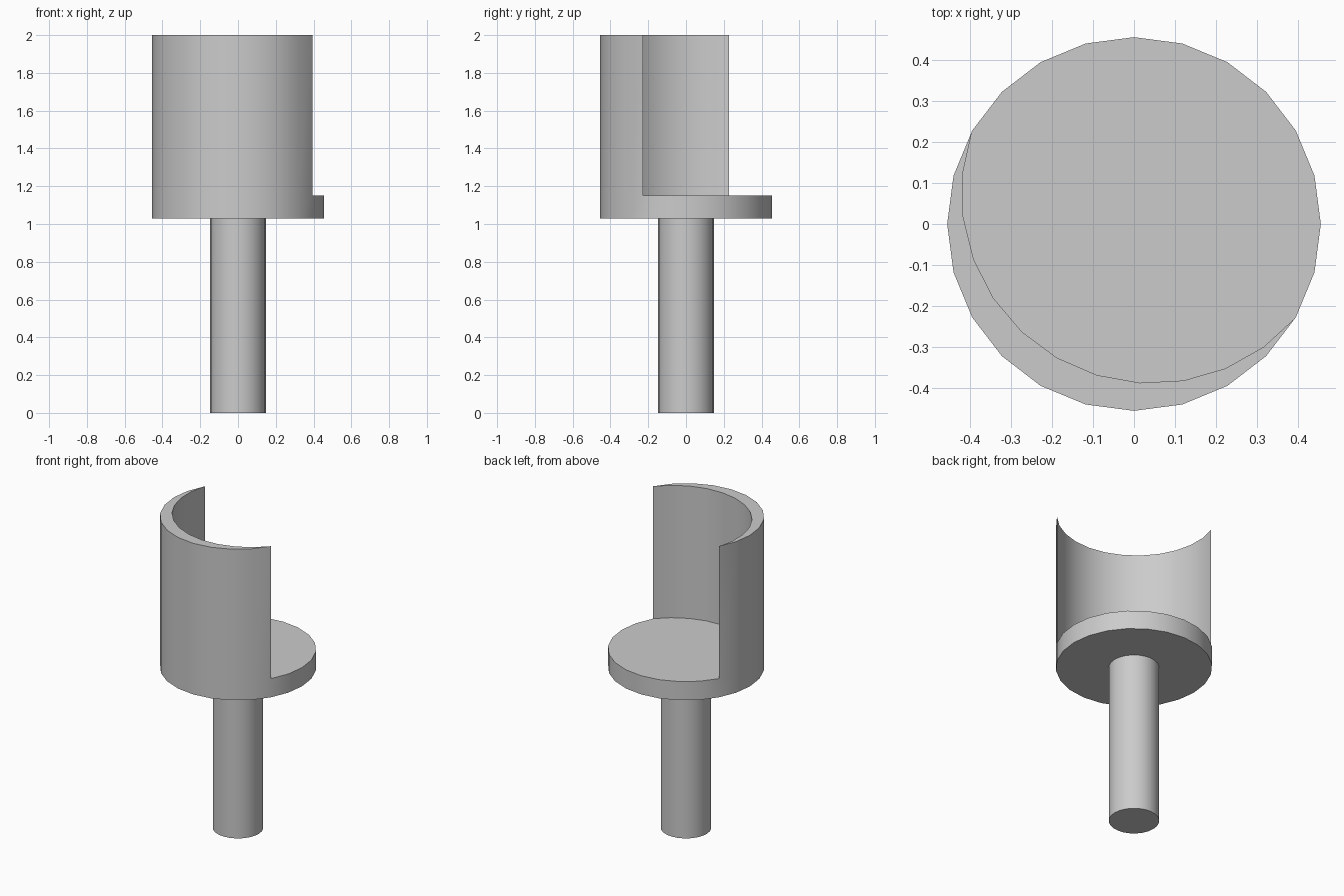
import bpy, bmesh
from math import sin, cos, radians, hypot, atan2
from mathutils import Matrix

if "Cube" in bpy.data.objects:
    bpy.data.objects.remove(bpy.data.objects["Cube"])

R, N = 0.455, 24                    # tray radius and sides
Z0, Z1, Z2 = 1.03, 1.15, 2.0        # tray underside, tray top, shield top
DEPTH = 0.376                       # how far the shield's inner arc bulges out
STEM_R = 0.147


def finish(bm, name):
    bmesh.ops.recalc_face_normals(bm, faces=bm.faces)
    me = bpy.data.meshes.new(name)
    bm.to_mesh(me)
    bm.free()
    ob = bpy.data.objects.new(name, me)
    bpy.context.collection.objects.link(ob)
    bpy.ops.object.select_all(action='DESELECT')
    ob.select_set(True)
    bpy.context.view_layer.objects.active = ob
    bpy.ops.object.shade_smooth_by_angle(angle=radians(30))


# stem: plain round post
bm = bmesh.new()
bmesh.ops.create_cone(bm, cap_ends=True, segments=N, radius1=STEM_R, radius2=STEM_R,
                      depth=Z0, matrix=Matrix.Translation((0, 0, Z0 / 2)))
finish(bm, "stem")

# tray with half-round shield: one closed shell
bm = bmesh.new()
half = N // 2
circle = [(R * cos(radians(150 + 15 * i)), R * sin(radians(150 + 15 * i))) for i in range(N)]

# inner arc meets the outer circle at both ends, giving a crescent section
arc_r = (R * R + DEPTH * DEPTH) / (2 * DEPTH)
offset = arc_r - DEPTH
span = atan2(R, offset)
arc = []
for i in range(1, half):
    a = span * (2 * i / half - 1)
    u, v = arc_r * sin(a), arc_r * cos(a) - offset
    c, s = cos(radians(330)), sin(radians(330))
    arc.append((u * c + v * s, u * s - v * c))


def ring(points, z):
    return [bm.verts.new((x, y, z)) for x, y in points]


def bridge(a, b):
    for i in range(len(a) - 1):
        bm.faces.new(list(dict.fromkeys((a[i], a[i + 1], b[i + 1], b[i]))))


low, mid = ring(circle, Z0), ring(circle, Z1)
top = ring(circle[:half + 1], Z2)
in_mid = [mid[0]] + ring(arc, Z1) + [mid[half]]
in_top = [top[0]] + ring(arc, Z2) + [top[half]]

bm.faces.new(low)                                   # underside
bridge(low + low[:1], mid + mid[:1])                # tray rim
bm.faces.new(in_mid + mid[half + 1:])               # tray top
bridge(mid[:half + 1], top)                         # shield outside
bridge(in_mid, in_top)                              # shield inside
bridge(top, in_top)                                 # crescent top
finish(bm, "tray_and_shield")
